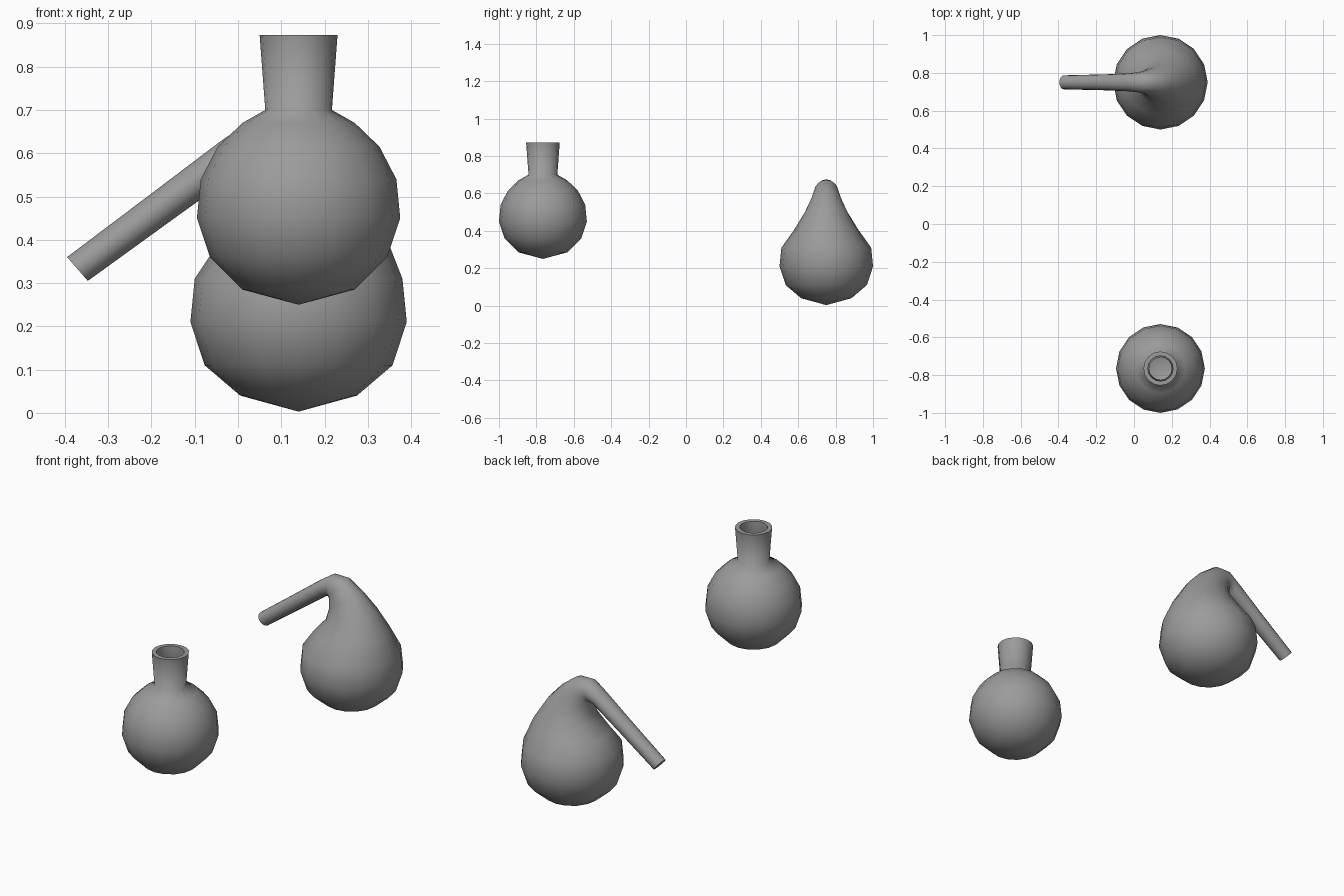
import bpy
import bmesh
from math import cos, sin, tau, radians
from mathutils import Vector

SIDES = 16

cube = bpy.data.objects.get("Cube")
if cube:
    bpy.data.objects.remove(cube, do_unlink=True)

glass = bpy.data.materials.new("grey_glass")
glass.use_nodes = True
grey = (0.33, 0.33, 0.33, 1)
glass.diffuse_color = grey
glass.node_tree.nodes["Principled BSDF"].inputs["Base Color"].default_value = grey


def loft(name, rings, start, location, end=None):
    """Skin elliptical rings (outer xz, inner xz, half depth) from a start pole."""
    bm = bmesh.new()
    loops = []
    for ox, oz, ix, iz, depth in rings:
        centre = Vector((ox + ix, 0, oz + iz)) / 2
        across = Vector((ox - ix, 0, oz - iz)) / 2
        loops.append([bm.verts.new(centre + across * cos(tau * i / SIDES)
                                   + Vector((0, depth * sin(tau * i / SIDES), 0)))
                      for i in range(SIDES)])
    pole = bm.verts.new((0, 0, start))
    for i in range(SIDES):
        j = (i + 1) % SIDES
        bm.faces.new((pole, loops[0][j], loops[0][i]))
        for a, b in zip(loops, loops[1:]):
            bm.faces.new((a[i], a[j], b[j], b[i]))
    if end is None:
        bm.faces.new(loops[-1])
    else:
        tip = bm.verts.new((0, 0, end))
        for i in range(SIDES):
            bm.faces.new((loops[-1][i], loops[-1][(i + 1) % SIDES], tip))
    bmesh.ops.recalc_face_normals(bm, faces=bm.faces)
    mesh = bpy.data.meshes.new(name)
    bm.to_mesh(mesh)
    bm.free()
    mesh.materials.append(glass)
    obj = bpy.data.objects.new(name, mesh)
    obj.location = location
    bpy.context.collection.objects.link(obj)
    bpy.ops.object.select_all(action='DESELECT')
    obj.select_set(True)
    bpy.context.view_layer.objects.active = obj
    bpy.ops.object.shade_smooth_by_angle(angle=radians(70))
    return obj


def level(r, z):
    """A horizontal circular ring."""
    return (r, z, -r, z, r)


# Round flask: outer bulb and neck, rim, then the hollow inside
outside = [(.13, .285), (.205, .36), (.235, .45), (.226, .54), (.187, .615),
           (.13, .67), (.077, .70), (.09, .873)]
inside = [(.067, .873), (.06, .70), (.12, .65), (.175, .6), (.21, .53),
          (.215, .45), (.185, .37), (.12, .305)]
loft("round_flask", [level(r, z) for r, z in outside + inside],
     .25, (.14, -.765, 0), end=.272)

# Retort: bulb leaning into a bent neck and a long sloping spout
bulb = [level(r, z) for r, z in [(.135, .04), (.217, .11), (.25, .21), (.24, .31)]]
neck = [(.195, .425, -.19, .385, .172),
        (.125, .535, -.13, .45, .118),
        (.055, .61, -.115, .505, .084),
        (-.03, .672, -.115, .55, .064),
        (-.11, .675, -.115, .565, .054),
        (-.18, .628, -.14, .555, .048),
        (-.32, .522, -.277, .457, .042)]
spout_end = [(-.535, .36, -.487, .305, .037)]
loft("retort", bulb + neck + spout_end, .003, (.14, .75, 0))
